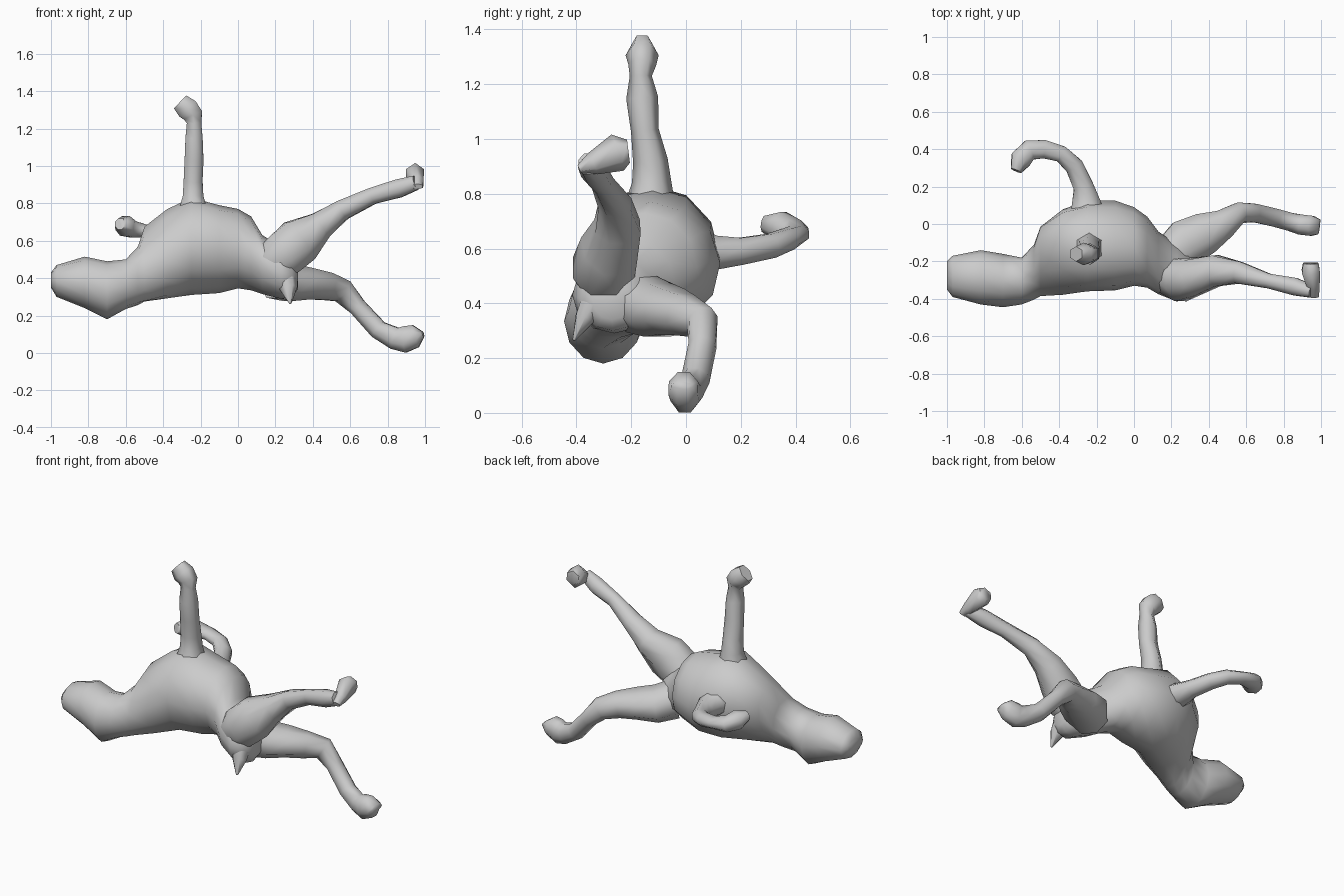
import bpy, bmesh, math
from mathutils import Vector


def loft(name, loops):
    """Skin a list of point loops, cap both ends, shade smooth."""
    bm = bmesh.new()
    rows = [[bm.verts.new(p) for p in loop] for loop in loops]
    n = len(rows[0])
    for a, b in zip(rows, rows[1:]):
        for i in range(n):
            j = (i + 1) % n
            bm.faces.new((a[i], a[j], b[j], b[i]))
    bm.faces.new(rows[0])
    bm.faces.new(rows[-1])
    bmesh.ops.recalc_face_normals(bm, faces=bm.faces)
    mesh = bpy.data.meshes.new(name)
    bm.to_mesh(mesh)
    bm.free()
    ob = bpy.data.objects.new(name, mesh)
    bpy.context.collection.objects.link(ob)
    bpy.ops.object.select_all(action='DESELECT')
    ob.select_set(True)
    bpy.context.view_layer.objects.active = ob
    bpy.ops.object.shade_smooth_by_angle(angle=math.radians(65))
    return ob


def limb(name, ref, rings, sides=8):
    """Tube along a path; each ring is x, y, z, half width, half depth along ref."""
    pts = [Vector(r[:3]) for r in rings]
    ref = Vector(ref)
    loops = []
    for k, (p, r) in enumerate(zip(pts, rings)):
        t = (pts[min(k + 1, len(pts) - 1)] - pts[max(k - 1, 0)]).normalized()
        u = t.cross(ref).normalized()
        v = u.cross(t)
        ang = [2 * math.pi * (i + 0.5) / sides for i in range(sides)]
        loops.append([p + u * (1.06 * r[3] * math.cos(a)) + v * (1.06 * r[4] * math.sin(a))
                      for a in ang])
    return loft(name, loops)


# Head, neck, chest and pelvis: x, y range, z range, diagonal lean
trunk = [
    (-1.00, -.35, -.20, .35, .43, 0), (-.97, -.39, -.17, .30, .47, 0),
    (-.82, -.43, -.14, .24, .515, 0), (-.70, -.445, -.16, .18, .49, 0),
    (-.60, -.43, -.18, .235, .50, 0), (-.535, -.405, -.11, .255, .57, .1),
    (-.50, -.39, -.01, .27, .68, .22), (-.38, -.38, .08, .29, .77, .12),
    (-.25, -.36, .125, .31, .83, -.01), (-.10, -.355, .125, .32, .79, -.04),
    (0.00, -.33, .09, .345, .77, -.03), (.07, -.34, .04, .335, .73, 0),
    (.13, -.375, -.04, .315, .63, 0), (.23, -.415, -.11, .29, .57, 0),
    (.29, -.385, -.15, .30, .53, 0), (.32, -.34, -.20, .34, .48, 0),
]
SIDES = 12
loops = []
for x, y0, y1, z0, z1, lean in trunk:
    ring = []
    for i in range(SIDES):
        a = 2 * math.pi * i / SIDES
        ring.append((x, (y0 + y1) / 2 + (y1 - y0) / 2 * math.cos(a - lean),
                     (z0 + z1) / 2 + (z1 - z0) / 2 * math.sin(a + lean)))
    loops.append(ring)
loft("trunk_and_head", loops)

# Raised hind leg and its sideways foot
limb("hind_leg_raised", (0, 0, 1), [
    (.19, -.28, .48, .10, .11), (.25, -.30, .53, .115, .125),
    (.33, -.28, .60, .10, .125), (.44, -.25, .68, .085, .078),
    (.56, -.26, .765, .06, .055), (.72, -.305, .84, .04, .045),
    (.86, -.335, .88, .048, .05), (.95, -.36, .91, .035, .04)])
limb("hind_foot_raised", (0, 0, 1), [
    (.96, -.39, .89, .03, .015), (.96, -.34, .91, .035, .04),
    (.945, -.25, .95, .052, .066), (.945, -.21, .955, .045, .04)], 6)

# Lowered hind leg with foot
limb("hind_leg_lowered", (0, 0, 1), [
    (.20, -.17, .40, .11, .11), (.28, -.10, .375, .13, .10),
    (.38, -.05, .37, .115, .085), (.48, .00, .355, .08, .075),
    (.56, .06, .33, .055, .065), (.64, .06, .245, .05, .048),
    (.75, .035, .125, .05, .05), (.84, .01, .078, .05, .06),
    (.89, -.003, .072, .055, .072), (.95, -.01, .09, .055, .062),
    (.99, -.015, .10, .04, .015)])

# Front leg pointing straight up, hoof bent toward the head
limb("front_leg_upright", (0, 1, 0), [
    (-.24, -.13, .77, .08, .085), (-.24, -.125, .84, .06, .068),
    (-.24, -.13, .92, .055, .06), (-.235, -.15, 1.03, .055, .048),
    (-.235, -.16, 1.15, .05, .055), (-.235, -.165, 1.23, .042, .038),
    (-.24, -.16, 1.27, .058, .048), (-.27, -.16, 1.305, .065, .057),
    (-.31, -.16, 1.342, .052, .038)], 6)

# Front leg reaching sideways, folded toward the head
limb("front_leg_folded", (0, 0, 1), [
    (-.25, .05, .59, .09, .08), (-.255, .11, .585, .08, .063),
    (-.27, .20, .59, .055, .05), (-.32, .31, .61, .05, .045),
    (-.39, .375, .635, .045, .04), (-.48, .40, .65, .05, .033),
    (-.56, .395, .66, .055, .045), (-.605, .345, .68, .058, .055),
    (-.63, .285, .69, .03, .03)])

# Short pointed tail
limb("tail", (1, 0, 0), [
    (.255, -.33, .41, .06, .06), (.27, -.37, .345, .038, .045),
    (.28, -.41, .265, .005, .006)], 6)
